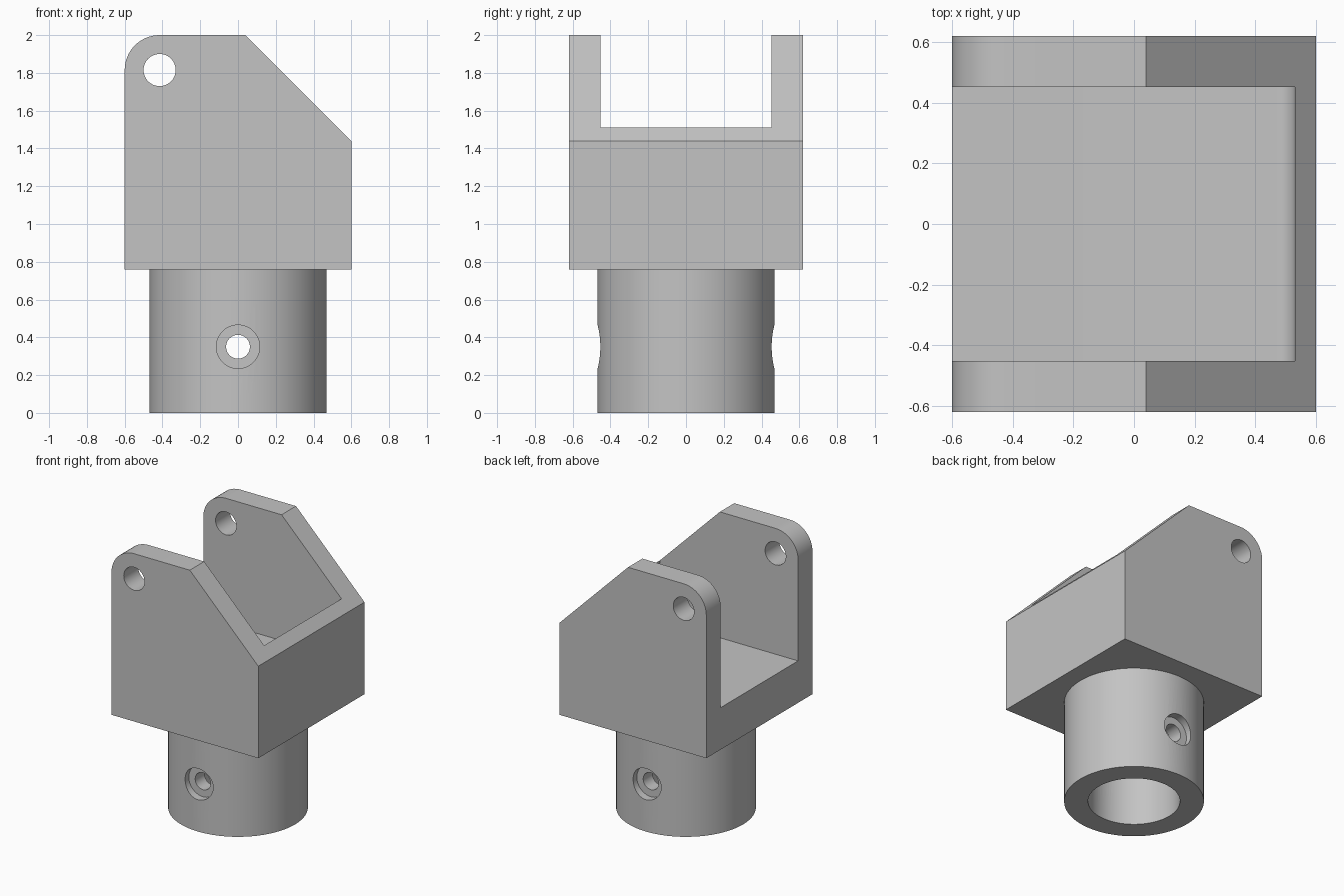
import bpy, bmesh, math
from mathutils import Vector

default = bpy.data.objects.get("Cube")
if default:
    bpy.data.objects.remove(default, do_unlink=True)

grey = bpy.data.materials.new("plain grey")
grey.use_nodes = True
grey.diffuse_color = (0.55, 0.55, 0.55, 1)
grey.node_tree.nodes["Principled BSDF"].inputs["Base Color"].default_value = grey.diffuse_color


def arc(cx, cy, r, start, end, steps):
    """Points along an arc, angles in degrees."""
    angles = [math.radians(start + (end - start) * i / steps) for i in range(steps + 1)]
    return [(cx + r * math.cos(a), cy + r * math.sin(a)) for a in angles]


def circle(cx, cy, r, steps=64):
    return arc(cx, cy, r, 0, 360, steps)[:-1]


def prism(name, profile, axis, low, high):
    """Extrude a closed profile along y (profile in xz) or z (profile in xy)."""
    bm = bmesh.new()
    place = (lambda u, v: (u, low, v)) if axis == "y" else (lambda u, v: (u, v, low))
    face = bm.faces.new([bm.verts.new(place(u, v)) for u, v in profile])
    step = Vector((0, high - low, 0)) if axis == "y" else Vector((0, 0, high - low))
    top = bmesh.ops.extrude_face_region(bm, geom=[face])["geom"]
    moved = [g for g in top if isinstance(g, bmesh.types.BMVert)]
    bmesh.ops.translate(bm, verts=moved, vec=step)
    bmesh.ops.recalc_face_normals(bm, faces=bm.faces)
    mesh = bpy.data.meshes.new(name)
    bm.to_mesh(mesh)
    bm.free()
    mesh.materials.append(grey)
    obj = bpy.data.objects.new(name, mesh)
    bpy.context.collection.objects.link(obj)
    return obj


def carve(target, cutters):
    """Subtract the cutters, then smooth the round faces."""
    bpy.ops.object.select_all(action="DESELECT")
    bpy.context.view_layer.objects.active = target
    target.select_set(True)
    for cutter in cutters:
        cutter.hide_render = True
        mod = target.modifiers.new("cut", "BOOLEAN")
        mod.operation = "DIFFERENCE"
        mod.solver = "EXACT"
        mod.object = cutter
        bpy.ops.object.modifier_apply(modifier=mod.name)
        bpy.data.objects.remove(cutter, do_unlink=True)
    bpy.ops.object.shade_smooth_by_angle(angle=math.radians(30))


# Forked bracket: rounded rear corner and sloped front corner
pin_x, pin_z, corner = -0.415, 1.815, 0.185
outline = [(-0.6, 0.76), (0.6, 0.76), (0.6, 1.44), (0.04, 2)]
outline += arc(pin_x, pin_z, corner, 90, 180, 16)
bracket = prism("fork_bracket", outline, "y", -0.62, 0.62)

# Open channel with a filleted inner corner, and the pin hole
channel = [(-0.8, 1.07)] + arc(0.47, 1.13, 0.06, -90, 0, 8) + [(0.53, 2.2), (-0.8, 2.2)]
carve(bracket, [
    prism("channel_cutter", channel, "y", -0.452, 0.452),
    prism("pin_hole_cutter", circle(pin_x, pin_z, 0.085), "y", -1, 1),
])

# Round socket: central bore, cross hole and a counterbore on each side
socket = prism("socket", circle(0, 0, 0.468, 96), "z", 0, 0.76)
screw_z = 0.35
cutters = [
    prism("bore_cutter", circle(0, 0, 0.308, 96), "z", -0.2, 1),
    prism("cross_hole_cutter", circle(0, screw_z, 0.063, 48), "y", -1, 1),
]
for side in (-1, 1):
    low, high = sorted((side * 0.41, side * 0.8))
    cutters.append(prism("counterbore_cutter", circle(0, screw_z, 0.115, 48), "y", low, high))
carve(socket, cutters)
